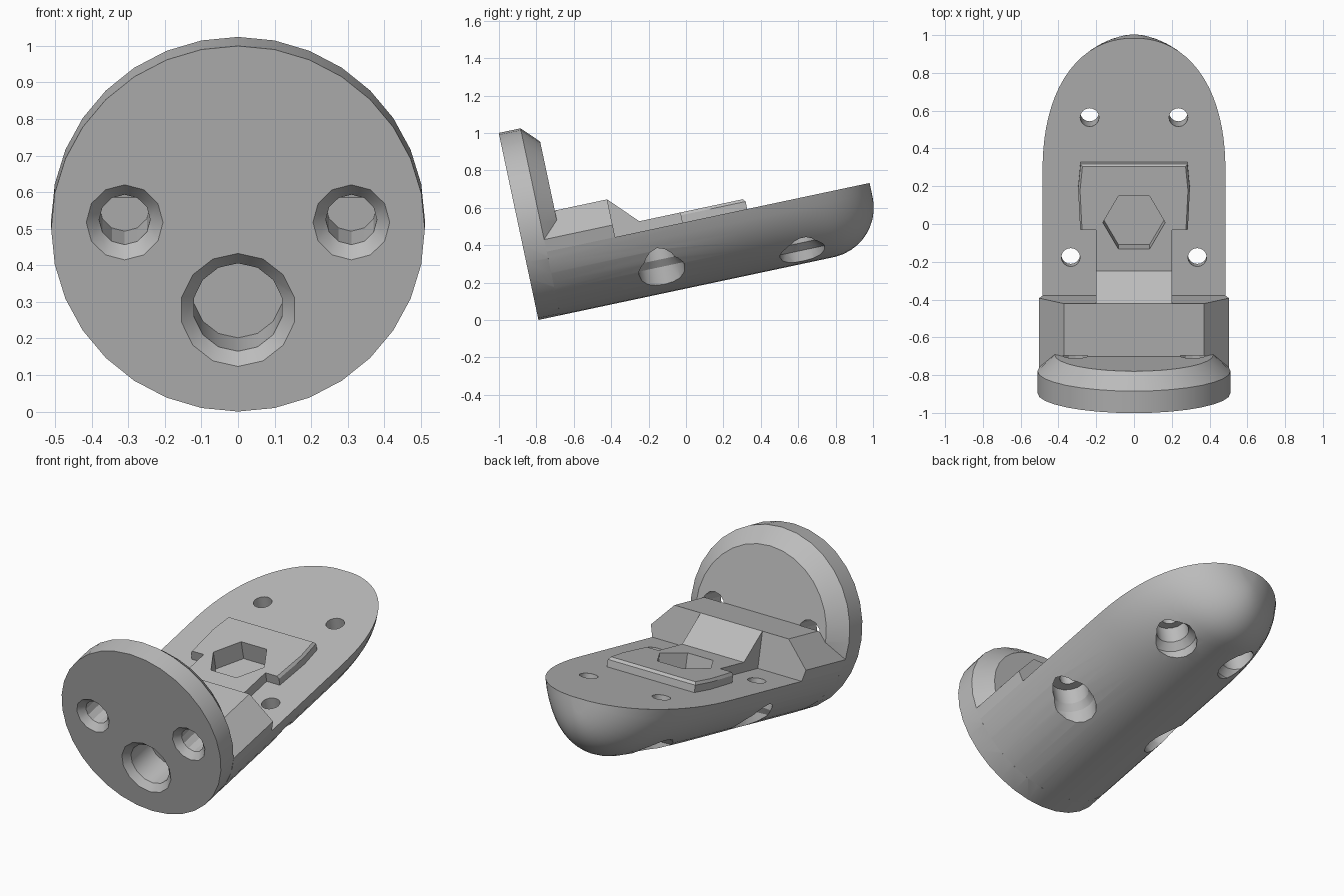
import bpy, bmesh, math
from mathutils import Matrix

if "Cube" in bpy.data.objects:
    bpy.data.objects.remove(bpy.data.objects["Cube"], do_unlink=True)

# Part coordinates: x across, s along the tilted axis, h above the axis
TILT = math.radians(12)
FRAME = Matrix.Translation((0, -0.895, 0.5)) @ Matrix.Rotation(TILT, 4, 'X')
R, DECK, PLATE_TOP, BLOCK_TOP = 0.511, -0.163, -0.107, 0.043

grey = bpy.data.materials.new("plain grey")
grey.use_nodes = True
colour = (0.5, 0.5, 0.5, 1)
grey.diffuse_color = colour
grey.node_tree.nodes["Principled BSDF"].inputs["Base Color"].default_value = colour


def loft(name, rings):
    """Closed solid through a list of equal-length point rings."""
    bm = bmesh.new()
    loops = [[bm.verts.new(FRAME @ Matrix.Translation(p).translation) for p in ring] for ring in rings]
    n = len(loops[0])
    for a, b in zip(loops, loops[1:]):
        for i in range(n):
            j = (i + 1) % n
            bm.faces.new((a[i], a[j], b[j], b[i]))
    bm.faces.new(loops[0])
    bm.faces.new(loops[-1])
    bmesh.ops.recalc_face_normals(bm, faces=bm.faces)
    mesh = bpy.data.meshes.new(name)
    bm.to_mesh(mesh)
    bm.free()
    mesh.materials.append(grey)
    obj = bpy.data.objects.new(name, mesh)
    bpy.context.collection.objects.link(obj)
    return obj


def lathe_s(name, x, h, profile, n):
    """Round solid along s from (s, radius) pairs."""
    turn = [math.tau * i / n for i in range(n)]
    return loft(name, [[(x + r * math.sin(a), s, h - r * math.cos(a)) for a in turn]
                       for s, r in profile])


def lathe_h(name, x, s, profile, n):
    """Round solid along h from (h, radius) pairs."""
    turn = [math.tau * i / n for i in range(n)]
    return loft(name, [[(x + r * math.cos(a), s + r * math.sin(a), h) for a in turn]
                       for h, r in profile])


def combine(target, other, operation):
    mod = target.modifiers.new("combine", 'BOOLEAN')
    mod.operation, mod.solver, mod.object = operation, 'EXACT', other
    bpy.context.view_layer.objects.active = target
    bpy.ops.object.modifier_apply(modifier=mod.name)
    bpy.data.objects.remove(other, do_unlink=True)


# Half-round body with a rounded far end
SEG, FILLET, END = 20, 0.27, 1.884
start = math.asin(-DECK / R)
arc = [start + (math.pi - 2 * start) * i / SEG for i in range(SEG + 1)]
half_width = R * math.cos(start)


def section(s):
    t = max(0, (s - 1.15) / 0.736)
    w = (1 - t ** 2.3) ** (1 / 2.2)
    f = max(0, s - (END - FILLET))
    bottom = -R + FILLET - math.sqrt(max(0, FILLET ** 2 - f ** 2))
    d = (DECK - bottom) / (DECK + R)
    return [(R * math.cos(a) * w, s, DECK + (-R * math.sin(a) - DECK) * d) for a in arc]


steps = [1.15 + (END - 1.15) * math.sin(math.pi / 2 * i / 18) for i in range(19)]
bracket = loft("mounting_bracket", [section(s) for s in [0.119] + steps])

# Round front flange with a chamfered back edge
flange = lathe_s("flange", 0, 0, [(0, R), (0.119, R), (0.207, 0.42)], 32)

# Raised block behind the flange, sloped at its sides
right_half = [(0.4, -0.25), (half_width, DECK), (0.502, -0.097), (0.37, BLOCK_TOP)]
outline = right_half + [(-x, h) for x, h in reversed(right_half)]
block = loft("raised_block", [[(x, s, h) for x, h in outline] for s in (0.119, 0.493)])

# Ramp and neck leading to the nut plate
side = [(0.4, -0.25), (0.4, -0.05), (0.493, BLOCK_TOP), (0.637, PLATE_TOP),
        (1.0, PLATE_TOP), (1.0, -0.25)]
neck = loft("ramp_neck", [[(x, s, h) for s, h in side] for x in (-0.2, 0.2)])

# Nut plate with a chamfered rim
edge = [(0.285, 0.86), (0.296, 1.08), (0.283, 1.215)]
rim = edge + [(-x, s) for x, s in reversed(edge)]
plate = loft("nut_plate", [[(x * k, 0.86 + (s - 0.86) * k, h) for x, s in rim]
                           for h, k in ((-0.25, 1), (-0.122, 1), (PLATE_TOP, 0.965))])

for part in (flange, block, neck, plate):
    combine(bracket, part, 'UNION')

# Hexagonal nut pocket
cutters = [lathe_h("nut_pocket", 0, 0.9, [(PLATE_TOP - 0.11, 0.165), (0, 0.165)], 6)]

# Countersunk blind holes in the flange
for x, h, r, n in ((-0.31, 0.018, 0.07, 12), (0.31, 0.018, 0.07, 12), (0, -0.227, 0.123, 14)):
    cutters.append(lathe_s("flange_hole", x, h,
                           [(-0.02, r + 0.055), (0.035, r), (0.212, r)], n))

# Screw holes through the deck, counterbored from below
for sign in (-1, 1):
    for x, s, seat, bore, flare in ((0.335, 0.7, -0.23, 0.1, -0.33), (0.235, 1.457, -0.3, 0.09, -0.4)):
        cutters.append(lathe_h("screw_hole", sign * x, s,
                               [(-0.1, 0.05), (seat, 0.05), (seat - 0.001, bore),
                                (flare, bore), (flare - 0.04, 0.125), (-0.6, 0.125)], 16))

for cutter in cutters:
    combine(bracket, cutter, 'DIFFERENCE')

# Smooth the round surfaces, keep edges sharp
bpy.ops.object.select_all(action='DESELECT')
bracket.select_set(True)
bpy.context.view_layer.objects.active = bracket
bpy.ops.object.shade_smooth_by_angle(angle=math.radians(28))
